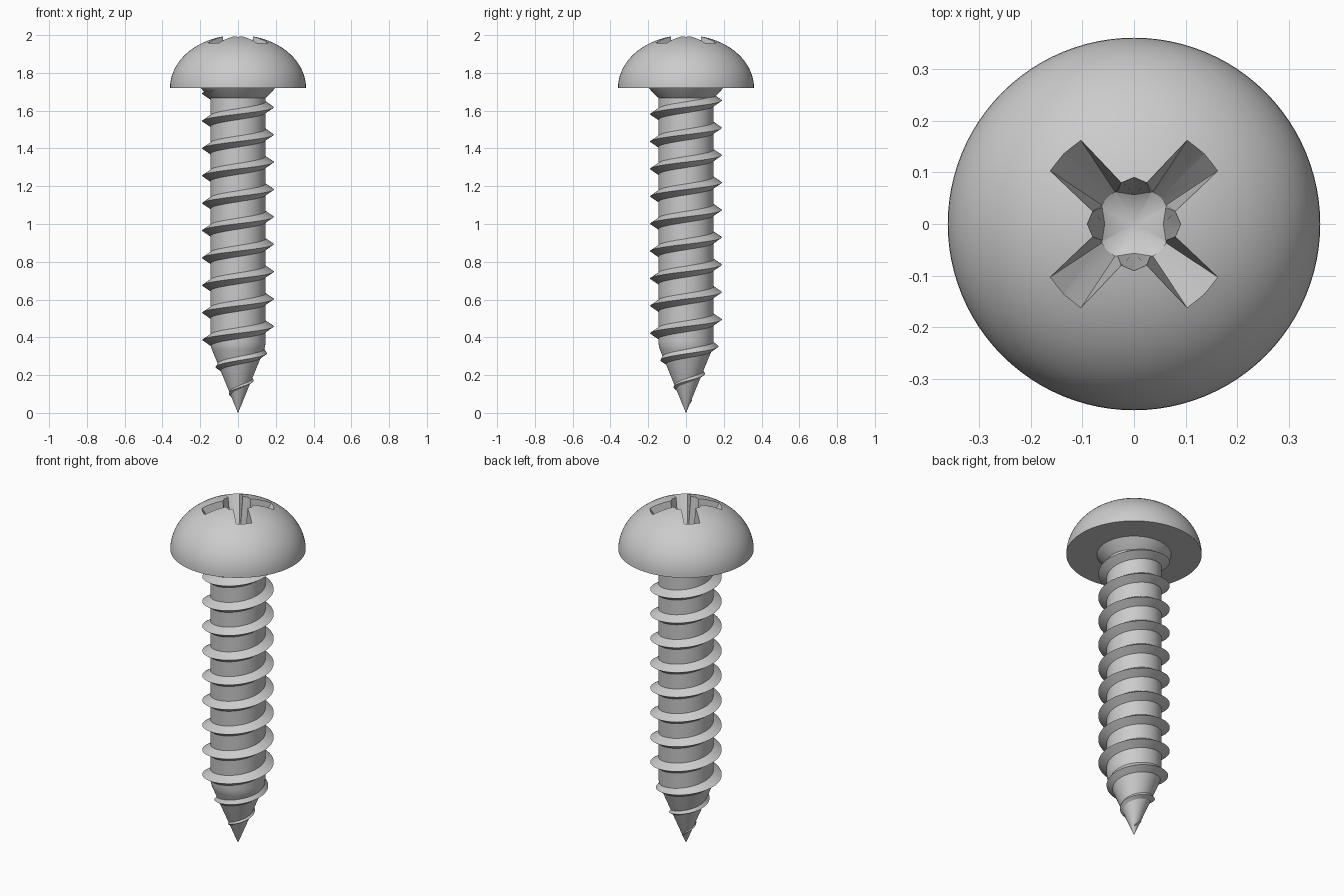
import bpy, bmesh
from math import sin, cos, pi, sqrt, radians

if "Cube" in bpy.data.objects:
    bpy.data.objects.remove(bpy.data.objects["Cube"])

HEAD_R, HEAD_Z, HEAD_H = 0.36, 1.72, 0.28
CORE_R, PITCH = 0.146, 0.145


def make_object(name, verts, faces):
    mesh = bpy.data.meshes.new(name)
    mesh.from_pydata(verts, [], faces)
    bm = bmesh.new()
    bm.from_mesh(mesh)
    bmesh.ops.recalc_face_normals(bm, faces=bm.faces)
    bm.to_mesh(mesh)
    bm.free()
    obj = bpy.data.objects.new(name, mesh)
    bpy.context.collection.objects.link(obj)
    return obj


def lathe(name, profile, n=96):
    """Revolve a profile whose first and last points are on the axis."""
    inner = profile[1:-1]
    verts = [(r * cos(2 * pi * i / n), r * sin(2 * pi * i / n), z)
             for r, z in inner for i in range(n)]
    low, high = len(verts), len(verts) + 1
    verts += [(0, 0, profile[0][1]), (0, 0, profile[-1][1])]
    faces = []
    for i in range(n):
        j = (i + 1) % n
        for k in range(len(inner) - 1):
            faces.append((k * n + i, k * n + j, k * n + n + j, k * n + n + i))
        faces.append((low, j, i))
        faces.append((high, (len(inner) - 1) * n + i, (len(inner) - 1) * n + j))
    return make_object(name, verts, faces)


def dome_z(r):
    return HEAD_Z + HEAD_H * sqrt(1 - (r / HEAD_R) ** 2)


def smooth(obj):
    bpy.ops.object.select_all(action='DESELECT')
    obj.select_set(True)
    bpy.context.view_layer.objects.active = obj
    bpy.ops.object.shade_smooth_by_angle(angle=radians(30))


# head, shank and point in one turned profile
profile = [(0, 0), (0.004, 0.008), (0.138, 0.335), (0.144, 0.355), (CORE_R, 0.38),
           (CORE_R, 1.668), (0.158, 1.678), (0.198, HEAD_Z)]
steps = 20
profile += [(HEAD_R * cos(pi / 2 * i / steps), HEAD_Z + HEAD_H * sin(pi / 2 * i / steps))
            for i in range(steps)] + [(0, HEAD_Z + HEAD_H)]
screw = lathe("head_and_shank", profile)

# cross recess cutter: (top along, top across, bottom along, bottom across) for one arm
arm = [(0.074, -0.039, 0.066, -0.021), (0.188, -0.042, 0.070, -0.018),
       (0.193, 0.0, 0.073, 0.0), (0.188, 0.042, 0.070, 0.018),
       (0.074, 0.039, 0.066, 0.021), (0.064, 0.064, 0.040, 0.040)]
bottom, rim, top = [], [], []
for k in range(4):
    c, s = cos(pi / 4 + k * pi / 2), sin(pi / 4 + k * pi / 2)
    for a, b, u, v in arm:
        x, y = a * c - b * s, a * s + b * c
        bottom.append((u * c - v * s, u * s + v * c, 1.755))
        rim.append((x, y, dome_z(sqrt(a * a + b * b)) + 0.002))
        top.append((x, y, 2.1))
m = len(bottom)
faces = [tuple(range(2 * m, 3 * m))]
for i in range(m):
    j = (i + 1) % m
    faces += [(i, j, m + j, m + i), (m + i, m + j, 2 * m + j, 2 * m + i), (3 * m, j, i)]
cutter = make_object("recess_cutter", bottom + rim + top + [(0, 0, 1.72)], faces)
cutter.hide_render = True

mod = screw.modifiers.new("recess", 'BOOLEAN')
mod.operation, mod.solver, mod.object = 'DIFFERENCE', 'EXACT', cutter
bpy.context.view_layer.objects.active = screw
bpy.ops.object.modifier_apply(modifier=mod.name)
bpy.data.objects.remove(cutter)
smooth(screw)

# helical thread: triangular section swept upwards, tapering into the point
verts, faces = [], []
z_start, z_end, per_turn = 0.045, 1.735, 72
count = int((z_end - z_start) / PITCH * per_turn)
for i in range(count + 1):
    z = z_start + PITCH * i / per_turn
    t = 2 * pi * (z - 1.618) / PITCH
    outer = min(0.19, 0.49 * z)
    half = 0.006 + 0.026 * min(1, z / 0.38)
    for dz, peak in ((-half, False), (0, True), (half, False)):
        r = outer if peak else max(0.002, min(CORE_R, 0.41 * (z + dz)) - 0.004)
        verts.append((r * cos(t), r * sin(t), z + dz))
for i in range(count):
    for k in range(3):
        a, b = 3 * i + k, 3 * i + (k + 1) % 3
        faces.append((a, b, b + 3, a + 3))
faces += [(0, 1, 2), (3 * count, 3 * count + 1, 3 * count + 2)]
smooth(make_object("thread", verts, faces))
